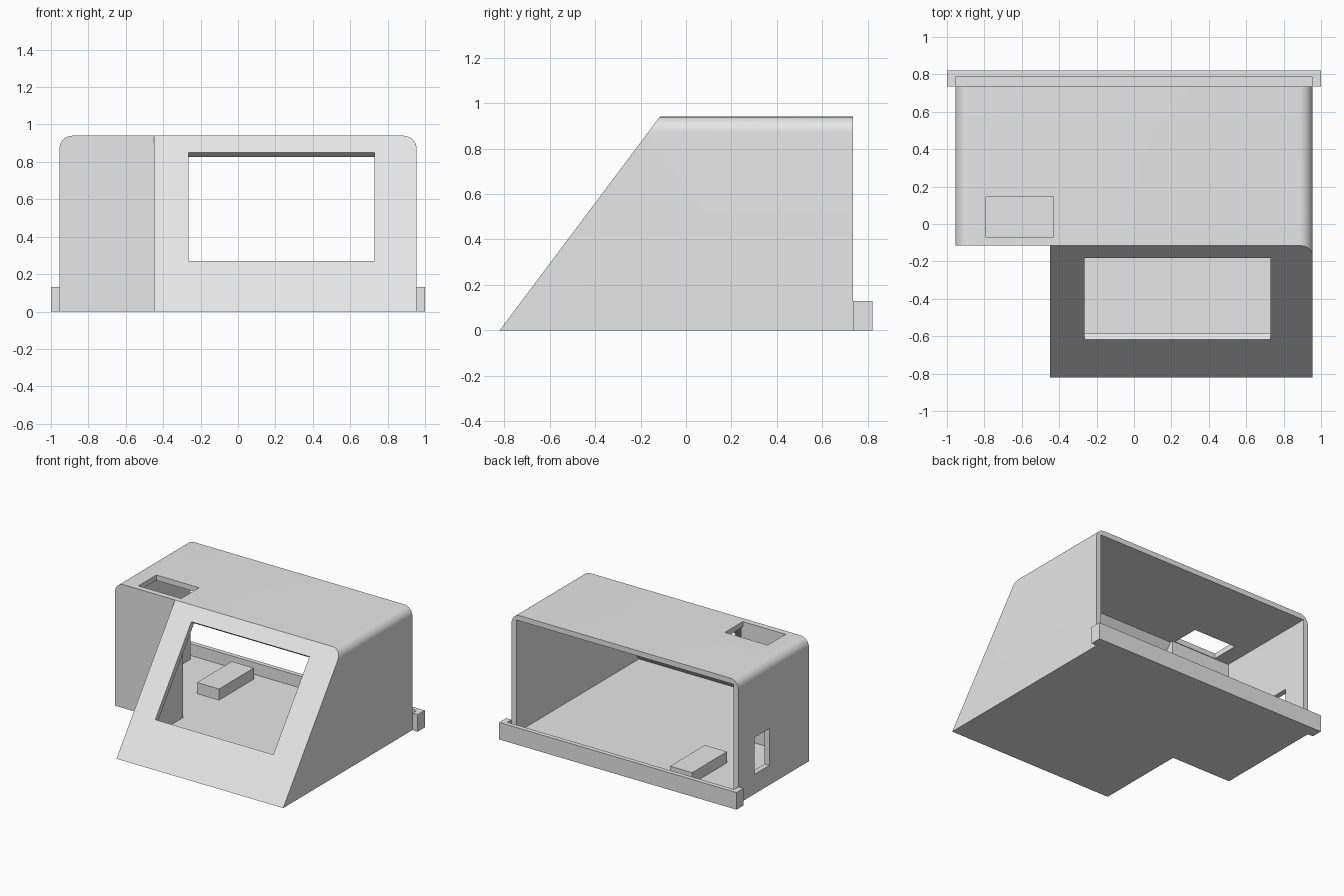
import bpy, bmesh, math
from mathutils import Vector

if "Cube" in bpy.data.objects:
    bpy.data.objects.remove(bpy.data.objects["Cube"])

grey = bpy.data.materials.new("plain_grey")
grey.use_nodes = True
COLOUR = (0.8, 0.8, 0.8, 1)
grey.diffuse_color = COLOUR
grey.node_tree.nodes["Principled BSDF"].inputs["Base Color"].default_value = COLOUR

# Main dimensions
HALF, FRONT, BROW, BACK, TOP = 0.955, -0.82, -0.115, 0.735, 0.94
WALL, STEP = 0.04, -0.45
RUN = (BROW - FRONT) / TOP                      # y travelled per unit of height
INNER = FRONT + WALL * math.hypot(1, RUN)       # inner slope line at z = 0


def prism(name, points, direction):
    """Extrude a flat polygon along a direction into a solid."""
    bm = bmesh.new()
    face = bm.faces.new([bm.verts.new(p) for p in points])
    out = bmesh.ops.extrude_face_region(bm, geom=[face])
    verts = [g for g in out["geom"] if isinstance(g, bmesh.types.BMVert)]
    bmesh.ops.translate(bm, verts=verts, vec=direction)
    bmesh.ops.recalc_face_normals(bm, faces=bm.faces)
    mesh = bpy.data.meshes.new(name)
    bm.to_mesh(mesh)
    bm.free()
    mesh.materials.append(grey)
    obj = bpy.data.objects.new(name, mesh)
    bpy.context.collection.objects.link(obj)
    return obj


def box(name, x, y, z):
    base = [(x[0], y[0], z[0]), (x[1], y[0], z[0]), (x[1], y[1], z[0]), (x[0], y[1], z[0])]
    return prism(name, base, (0, 0, z[1] - z[0]))


def side_prism(name, x, outline):
    return prism(name, [(x[0], y, z) for y, z in outline], (x[1] - x[0], 0, 0))


def cut(target, cutter):
    """Subtract the cutter, then discard it."""
    cutter.hide_render = True
    mod = target.modifiers.new("cut", "BOOLEAN")
    mod.operation, mod.solver, mod.object = "DIFFERENCE", "EXACT", cutter
    bpy.context.view_layer.objects.active = target
    bpy.ops.object.modifier_apply(modifier=mod.name)
    bpy.data.objects.remove(cutter)


# Housing: rounded-top profile run from front to back
R, SEG = 0.07, 10
arc = [(HALF - R + R * math.cos(a), TOP - R + R * math.sin(a))
       for a in (math.pi / 2 * i / SEG for i in range(SEG + 1))]
outline = [(HALF, 0)] + arc + [(-x, z) for x, z in reversed(arc)] + [(-HALF, 0)]
housing = prism("housing", [(x, FRONT, z) for x, z in outline], (0, BACK - FRONT, 0))

# Sloping front and the stepped-back corner
cut(housing, side_prism("slope_cutter", (-2, 2),
                        [(FRONT - RUN, -1), (BROW + RUN, TOP + 1), (FRONT - 1, TOP + 1), (FRONT - 1, -1)]))
cut(housing, box("step_cutter", (-2, STEP), (-2, BROW), (-1, 2)))

# Hollow interior, open at the back
ceiling = TOP - WALL
cut(housing, side_prism("main_cavity", (STEP + WALL, HALF - WALL),
                        [(INNER + RUN * WALL, WALL), (INNER + RUN * ceiling, ceiling), (1, ceiling), (1, WALL)]))
cut(housing, box("side_cavity", (WALL - HALF, -0.2), (BROW + WALL, 1), (WALL, ceiling)))

# Display window, cut square to the slope
along = Vector((0, RUN, 1)).normalized()
normal = Vector((0, -along.z, along.y))
low, high = (Vector((0, FRONT + RUN * z, z)) for z in (0.27, 0.85))
corners = [p + normal * 0.1 + Vector((x, 0, 0))
           for p, x in ((low, -0.265), (low, 0.73), (high, 0.73), (high, -0.265))]
cut(housing, prism("window_cutter", corners, normal * -0.15))

# Roof opening and side port
cut(housing, box("roof_opening", (-0.79, -0.43), (-0.07, 0.145), (0.8, 1.1)))
cut(housing, box("side_port", (-1.1, -0.85), (0.36, 0.54), (0.15, 0.43)))

# Rear rail with a slot for a back panel
rail = box("rear_rail", (-1, 1), (BACK, 0.82), (0, 0.13))
cut(rail, box("rail_slot", (-HALF, HALF), (BACK - 0.1, 0.785), (WALL, 0.3)))

# Support block on the floor
block = box("support_block", (-0.556, -0.37), (0.30, 0.72), (WALL, 0.125))

for obj in (housing, rail, block):
    bpy.ops.object.select_all(action="DESELECT")
    obj.select_set(True)
    bpy.context.view_layer.objects.active = obj
    bpy.ops.object.shade_smooth_by_angle(angle=math.radians(30))
